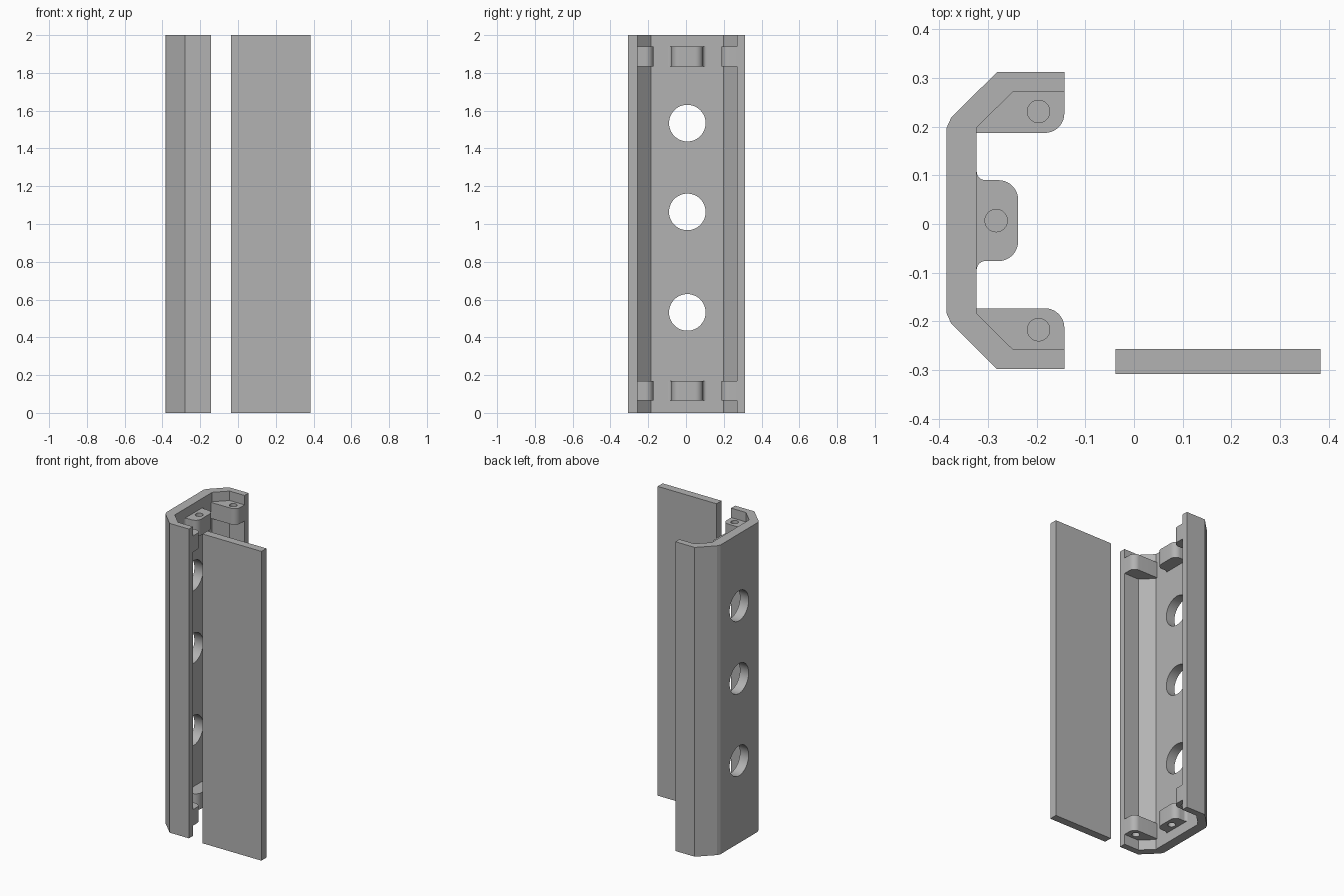
import bpy
import bmesh
from math import cos, sin, radians
from mathutils import Matrix

cube = bpy.data.objects.get("Cube")
if cube:
    bpy.data.objects.remove(cube)

# One plain grey for everything
GREY = (0.45, 0.45, 0.45, 1)
grey = bpy.data.materials.new("plain_grey")
grey.use_nodes = True
grey.diffuse_color = GREY
grey.node_tree.nodes["Principled BSDF"].inputs["Base Color"].default_value = GREY


def add_object(name, bm):
    bmesh.ops.recalc_face_normals(bm, faces=bm.faces)
    mesh = bpy.data.meshes.new(name)
    bm.to_mesh(mesh)
    bm.free()
    mesh.materials.append(grey)
    obj = bpy.data.objects.new(name, mesh)
    bpy.context.collection.objects.link(obj)
    return obj


def prism(name, outline, bottom, top):
    """Extrude an (x, y) outline upwards."""
    bm = bmesh.new()
    face = bm.faces.new([bm.verts.new((x, y, bottom)) for x, y in outline])
    grown = bmesh.ops.extrude_face_region(bm, geom=[face])["geom"]
    verts = [v for v in grown if isinstance(v, bmesh.types.BMVert)]
    bmesh.ops.translate(bm, verts=verts, vec=(0, 0, top - bottom))
    return add_object(name, bm)


def arc(x, y, radius, start, end, steps=10):
    angles = [radians(start + (end - start) * i / steps) for i in range(steps + 1)]
    return [(x + radius * cos(a), y + radius * sin(a)) for a in angles]


def drill(obj, center, radius, depth, along_x=False):
    """Cut a round hole and discard the cutter."""
    turn = Matrix.Rotation(radians(90), 4, "Y") if along_x else Matrix()
    bm = bmesh.new()
    bmesh.ops.create_cone(bm, cap_ends=True, segments=48, radius1=radius, radius2=radius,
                          depth=depth, matrix=Matrix.Translation(center) @ turn)
    cutter = add_object("hole_cutter", bm)
    cutter.hide_render = True
    mod = obj.modifiers.new("hole", "BOOLEAN")
    mod.operation, mod.solver, mod.object = "DIFFERENCE", "EXACT", cutter
    select(obj)
    bpy.ops.object.modifier_apply(modifier=mod.name)
    bpy.data.objects.remove(cutter)


def select(obj):
    bpy.ops.object.select_all(action="DESELECT")
    obj.select_set(True)
    bpy.context.view_layer.objects.active = obj


def smooth(obj):
    select(obj)
    bpy.ops.object.shade_smooth_by_angle(angle=radians(20))


HEIGHT = 2.0
MID = 0.007          # y of the channel's plane of symmetry
OPEN, WALL, BACK = -0.143, -0.323, -0.385


def mirror(points):
    return [(x, 2 * MID - y) for x, y in reversed(points)]


# Channel: chamfered C profile with three large holes in its back
outer = [(OPEN, 0.312), (-0.281, 0.312), (-0.375, 0.219), (BACK, 0.197)]
inner = [(WALL, 0.198), (-0.249, 0.271), (OPEN, 0.271)]
channel = prism("channel", outer + mirror(outer) + mirror(inner) + inner, 0, HEIGHT)
for z in (0.532, 1.064, 1.534):
    drill(channel, (-0.35, MID, z), 0.097, 0.2, along_x=True)
smooth(channel)

# Tab outlines: corner lugs fill the chamfers, the middle lug has filleted roots
corner = inner + arc(-0.183, 0.227, 0.04, 0, -90) + [(WALL, 0.187)]
half_middle = arc(-0.305, 0.108, 0.018, 180, 270, 6) + arc(-0.278, 0.05, 0.04, 90, 0)
tabs = {
    "back_tab": (corner, (-0.196, 0.231)),
    "front_tab": (mirror(corner), (-0.196, -0.217)),
    "middle_tab": (half_middle + mirror(half_middle), (-0.283, MID)),
}

# Tabs near each end, with blind screw holes opening outwards
for end, low, high in (("lower", 0.066, 0.17), ("upper", 1.835, 1.939)):
    for name, (outline, hole) in tabs.items():
        tab = prism(end + "_" + name, outline, low, high)
        drill(tab, (*hole, low if end == "lower" else high), 0.023, 0.15)
        smooth(tab)

# Separate flat cover plate
prism("cover_plate", [(-0.038, -0.308), (0.383, -0.308), (0.383, -0.257), (-0.038, -0.257)],
      0, HEIGHT)
